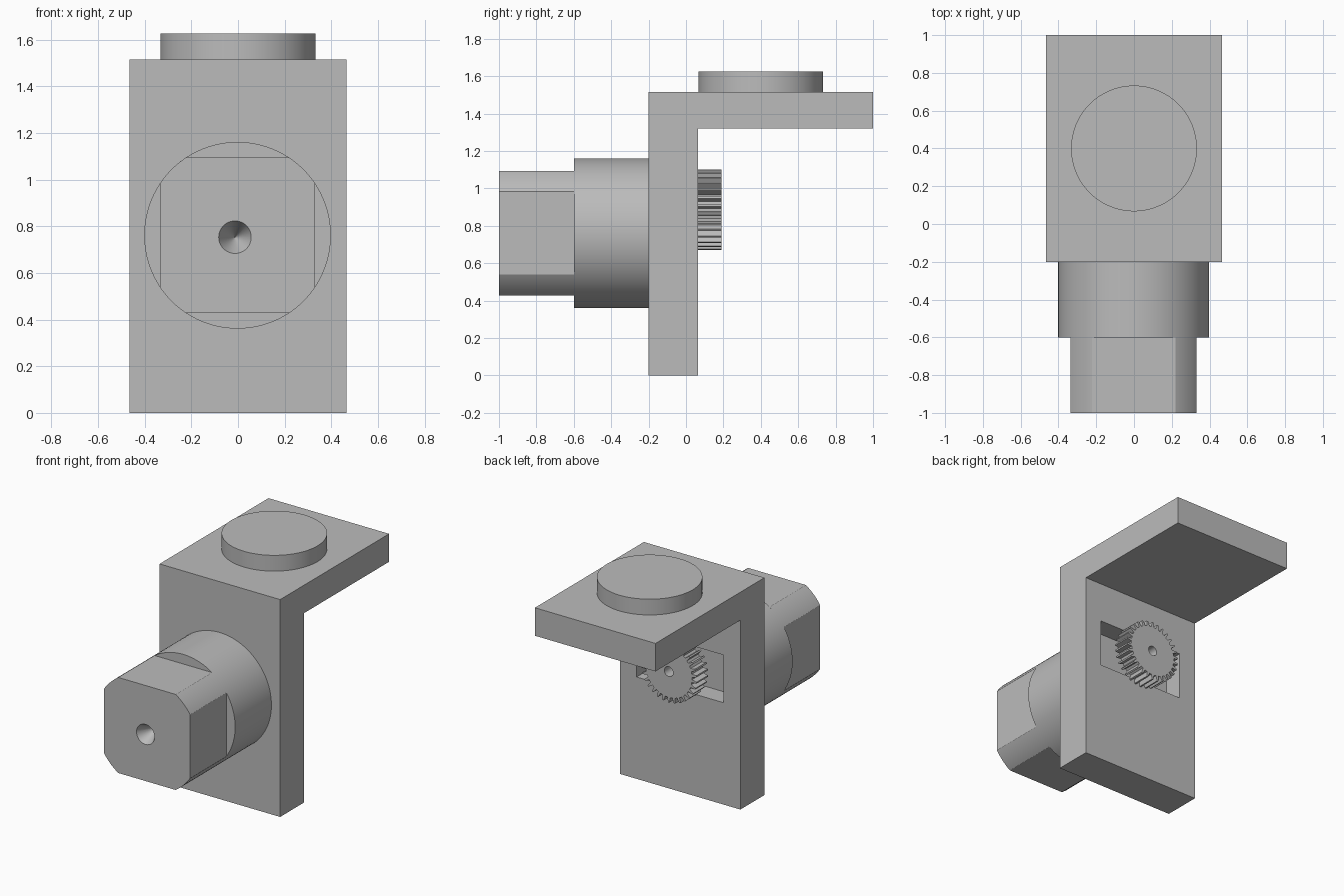
import bpy, bmesh
from math import sin, cos, acos, pi, radians

cube = bpy.data.objects.get("Cube")
if cube:
    bpy.data.objects.remove(cube, do_unlink=True)

GREY = (0.5, 0.5, 0.5, 1.0)
metal = bpy.data.materials.new("grey metal")
metal.use_nodes = True
metal.diffuse_color = GREY
metal.node_tree.nodes["Principled BSDF"].inputs["Base Color"].default_value = GREY


def prism(name, profile, axis, start, end, end_scale=1.0, centre=(0, 0)):
    """Extrude a 2D outline along an axis, optionally tapering it about the centre."""
    def place(a, b, t):
        return {"x": (t, a, b), "y": (a, t, b), "z": (a, b, t)}[axis]

    bm = bmesh.new()
    cu, cv = centre
    near = [bm.verts.new(place(cu + u, cv + v, start)) for u, v in profile]
    far = [bm.verts.new(place(cu + u * end_scale, cv + v * end_scale, end)) for u, v in profile]
    bm.faces.new(near)
    bm.faces.new(far)
    n = len(profile)
    for i in range(n):
        j = (i + 1) % n
        bm.faces.new((near[i], near[j], far[j], far[i]))
    bmesh.ops.recalc_face_normals(bm, faces=bm.faces)
    mesh = bpy.data.meshes.new(name)
    bm.to_mesh(mesh)
    bm.free()
    mesh.materials.append(metal)
    obj = bpy.data.objects.new(name, mesh)
    bpy.context.collection.objects.link(obj)
    return obj


def select(obj):
    bpy.ops.object.select_all(action="DESELECT")
    obj.select_set(True)
    bpy.context.view_layer.objects.active = obj


def cut(obj, cutter):
    select(obj)
    mod = obj.modifiers.new("cut", "BOOLEAN")
    mod.operation = "DIFFERENCE"
    mod.solver = "EXACT"
    mod.object = cutter
    bpy.ops.object.modifier_apply(modifier=mod.name)
    bpy.data.objects.remove(cutter, do_unlink=True)


def smooth(obj):
    select(obj)
    bpy.ops.object.shade_smooth_by_angle(angle=radians(20))


def circle(r, n=96):
    return [(r * cos(2 * pi * i / n), r * sin(2 * pi * i / n)) for i in range(n)]


def box(w, h):
    return [(-w, -h), (w, -h), (w, h), (-w, h)]


# L-shaped bracket with a shallow pocket in the back
bracket = prism("bracket", [(-0.2, 0), (0.065, 0), (0.065, 1.32), (1, 1.32), (1, 1.515), (-0.2, 1.515)],
                "x", -0.465, 0.465)
cut(bracket, prism("pocket_cutter", box(0.335, 0.166), "y", -0.07, 0.2, centre=(0, 0.876)))

# Round pad on the top plate
smooth(prism("top_pad", circle(0.333), "z", 1.515, 1.625, centre=(0, 0.4)))

# Round collar on the front
AXIS = (-0.002, 0.761)
R, FLAT = 0.4, 0.333
smooth(prism("collar", circle(R), "y", -0.6, -0.2, centre=AXIS))

# Shank with four flats and rounded corners
first = acos(FLAT / R)
span = pi / 2 - 2 * first
steps = 10
outline = []
for quarter in range(4):
    for i in range(steps + 1):
        a = quarter * pi / 2 + first + span * i / steps
        outline.append((R * cos(a), R * sin(a)))
shank = prism("shank", outline, "y", -1, -0.6, centre=AXIS)

# Conical centre hole in the shank
cut(shank, prism("cone_cutter", circle(0.075, 48), "y", -1.01, -0.87, end_scale=0.01, centre=(-0.013, 0.753)))
smooth(shank)

# Spur gear on the back
TEETH = 30
HUB = (0, 0.885)
teeth = []
for t in range(TEETH):
    for offset, r in ((-0.22, 0.18), (0.22, 0.18), (0.38, 0.215), (0.62, 0.215)):
        a = 2 * pi * (t + offset) / TEETH
        teeth.append((r * cos(a), r * sin(a)))
gear = prism("gear", teeth, "y", 0.064, 0.19, centre=HUB)
cut(gear, prism("bore_cutter", circle(0.034, 32), "y", 0, 0.3, centre=HUB))
smooth(gear)
